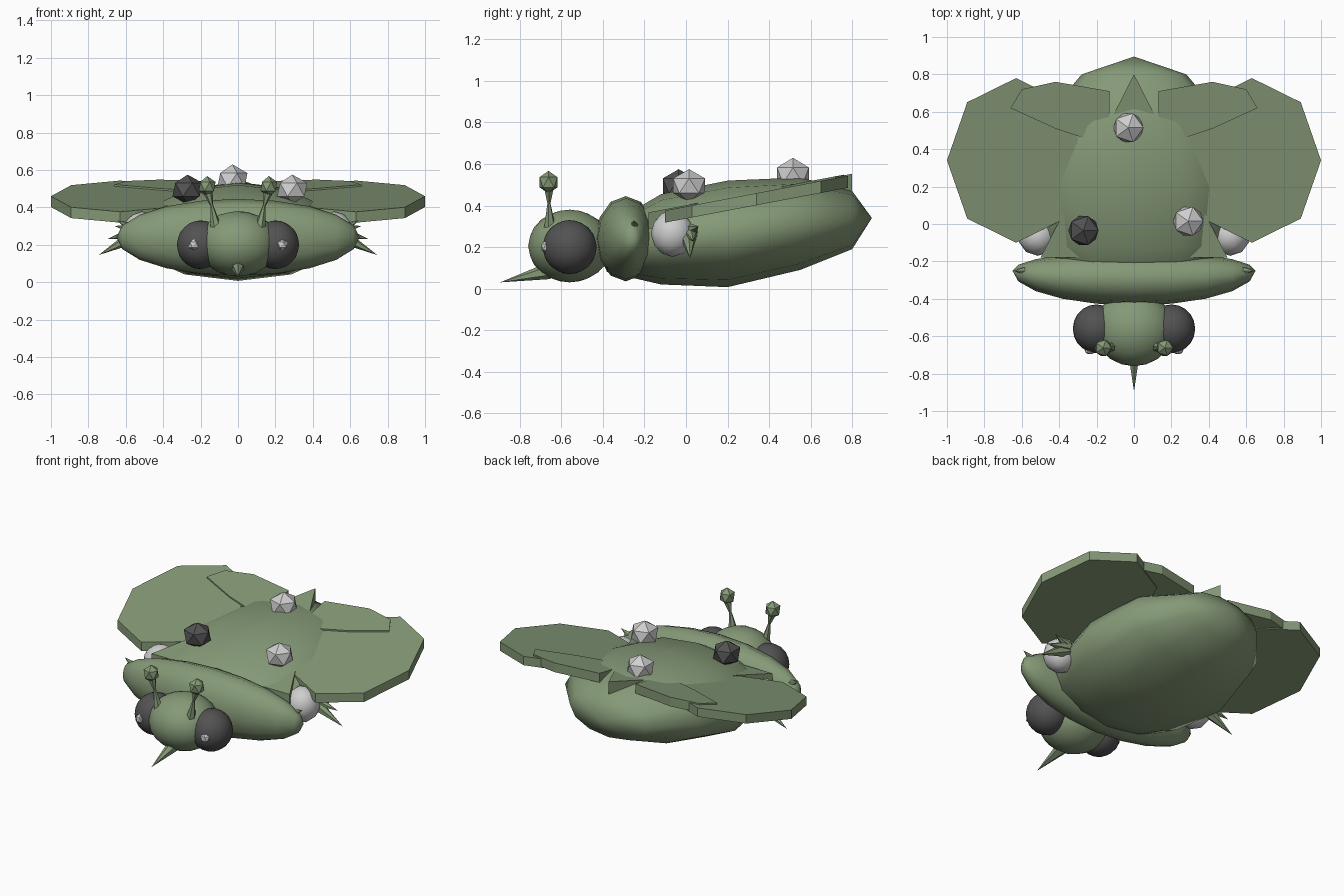
import bpy, bmesh, math
from mathutils import Vector

if "Cube" in bpy.data.objects:
    bpy.data.objects.remove(bpy.data.objects["Cube"])


def material(name, color):
    m = bpy.data.materials.new(name)
    m.diffuse_color = (*color, 1)
    m.use_nodes = True
    m.node_tree.nodes["Principled BSDF"].inputs["Base Color"].default_value = m.diffuse_color
    return m


GREEN = material("moss green", (0.235, 0.32, 0.185))
DARK = material("charcoal", (0.085, 0.085, 0.085))
LIGHT = material("pale grey", (0.62, 0.62, 0.62))


def finish(name, bm, mat, smooth=False):
    bmesh.ops.recalc_face_normals(bm, faces=bm.faces)
    mesh = bpy.data.meshes.new(name)
    bm.to_mesh(mesh)
    bm.free()
    mesh.materials.append(mat)
    for p in mesh.polygons:
        p.use_smooth = smooth
    ob = bpy.data.objects.new(name, mesh)
    bpy.context.collection.objects.link(ob)
    return ob


def ball(name, center, radii, mat, subdivisions=1, smooth=False):
    bm = bmesh.new()
    bmesh.ops.create_icosphere(bm, subdivisions=subdivisions, radius=1)
    for v in bm.verts:
        v.co = Vector([c + r * k for c, r, k in zip(center, radii, v.co)])
    return finish(name, bm, mat, smooth)


def cone(name, start, end, r1, r2, mat, sides=6):
    a, b = Vector(start), Vector(end)
    bm = bmesh.new()
    bmesh.ops.create_cone(bm, cap_ends=True, segments=sides, radius1=r1,
                          radius2=r2, depth=(b - a).length)
    turn = (b - a).to_track_quat('Z', 'Y')
    for v in bm.verts:
        v.co = turn @ v.co + (a + b) / 2
    return finish(name, bm, mat)


def loft(name, rings, mat, axis, sides=12):
    """Rings (position, u centre, v centre, u radius, v radius) along an axis."""
    bm = bmesh.new()
    loops = []
    for p, cu, cv, ru, rv in rings:
        loop = []
        for i in range(sides):
            t = 2 * math.pi * i / sides
            u, v = cu + ru * math.cos(t), cv + rv * math.sin(t)
            loop.append(bm.verts.new((p, u, v) if axis == 'X' else (u, p, v)))
        loops.append(loop)
    for a, b in zip(loops, loops[1:]):
        for i in range(sides):
            j = (i + 1) % sides
            bm.faces.new((a[i], a[j], b[j], b[i]))
    bmesh.ops.remove_doubles(bm, verts=bm.verts, dist=0.0005)
    return finish(name, bm, mat, True)


def plate(name, outline, lift, thickness, mat):
    """Flat slab on the plane that slopes up towards the back."""
    bm = bmesh.new()
    top = [bm.verts.new((x, y, 0.395 + 0.19 * y + lift)) for x, y in outline]
    low = [bm.verts.new(v.co - Vector((0, 0, thickness))) for v in top]
    bm.faces.new(top)
    bm.faces.new(low[::-1])
    n = len(top)
    for i in range(n):
        j = (i + 1) % n
        bm.faces.new((top[i], low[i], low[j], top[j]))
    return finish(name, bm, mat)


# Abdomen: (y, bottom, top, half width)
profile = [(-0.42, 0.17, 0.18, 0), (-0.38, 0.08, 0.30, 0.33), (-0.12, 0.02, 0.455, 0.5),
           (0.2, 0.007, 0.52, 0.57), (0.55, 0.09, 0.535, 0.49),
           (0.8, 0.19, 0.47, 0.28), (0.895, 0.34, 0.34, 0)]
loft("abdomen", [(y, 0, (b + t) / 2, w, (t - b) / 2) for y, b, t, w in profile], GREEN, 'Y')

# Thorax: wide spindle across the body
spindle = []
for i in range(11):
    t = math.pi * i / 10
    s = math.sin(t)
    spindle.append((-0.65 * math.cos(t), -0.25 - 0.04 * s, 0.24, 0.145 * s, 0.205 * s))
loft("thorax", spindle, GREEN, 'X')

# Head and mouth spike
ball("head", (0, -0.56, 0.205), (0.215, 0.2, 0.175), GREEN, 3, True)
cone("mouth_spike", (0, -0.66, 0.085), (0, -0.895, 0.03), 0.04, 0.0, GREEN)

# Triangular back plate
plate("back_plate", [(-0.5, -0.18), (0.5, -0.18), (0, 0.8)], 0.006, 0.08, GREEN)

# Loose balls on the back
ball("rear_ball", (-0.03, 0.515, 0.545), (0.09, 0.09, 0.085), LIGHT)
ball("right_ball", (0.29, 0.015, 0.495), (0.09, 0.09, 0.08), LIGHT)
ball("left_ball", (-0.27, -0.035, 0.495), (0.09, 0.09, 0.08), DARK)

# Paired parts
for side, s in (("left", -1), ("right", 1)):
    # Octagonal wing and the smaller overlapping wing
    octagon = [(s * (0.63 + 0.37 * math.cos(k * math.pi / 4)),
                0.34 + 0.44 * math.sin(k * math.pi / 4)) for k in range(8)]
    plate(side + "_wing", octagon, 0, 0.058, GREEN)
    inner = [(0.13, 0.56), (0.13, 0.71), (0.42, 0.76), (0.6, 0.72),
             (0.66, 0.62), (0.42, 0.51), (0.24, 0.45)]
    plate(side + "_inner_wing", [(s * x, y) for x, y in inner], 0.009, 0.06, GREEN)

    # Eye with glint
    ball(side + "_eye", (s * 0.2, -0.56, 0.2), (0.127, 0.13, 0.13), DARK, 3, True)
    ball(side + "_eye_glint", (s * 0.235, -0.675, 0.2), (0.032, 0.025, 0.032), LIGHT)

    # Antenna: waisted stalk and knob
    root, waist, tip = (s * 0.115, -0.655, 0.28), (s * 0.14, -0.66, 0.41), (s * 0.16, -0.66, 0.48)
    cone(side + "_antenna_root", root, waist, 0.032, 0.008, GREEN)
    cone(side + "_antenna_stalk", waist, tip, 0.008, 0.025, GREEN)
    ball(side + "_antenna_knob", (s * 0.165, -0.662, 0.512), (0.05, 0.05, 0.055), GREEN)

    # Side ball and spikes
    ball(side + "_side_ball", (s * 0.515, -0.065, 0.265), (0.105, 0.105, 0.113), LIGHT, 2, True)
    cone(side + "_shoulder_spike", (s * 0.55, -0.25, 0.28), (s * 0.645, -0.25, 0.33),
         0.035, 0.0, GREEN)
    cone(side + "_lower_spike", (s * 0.53, 0.01, 0.26), (s * 0.745, 0.02, 0.145),
         0.045, 0.0, GREEN)
    cone(side + "_middle_spike", (s * 0.53, 0.02, 0.27), (s * 0.7, 0.035, 0.23),
         0.04, 0.0, GREEN)
    cone(side + "_upper_spike", (s * 0.53, 0.02, 0.28), (s * 0.66, 0.06, 0.3),
         0.035, 0.0, GREEN)
